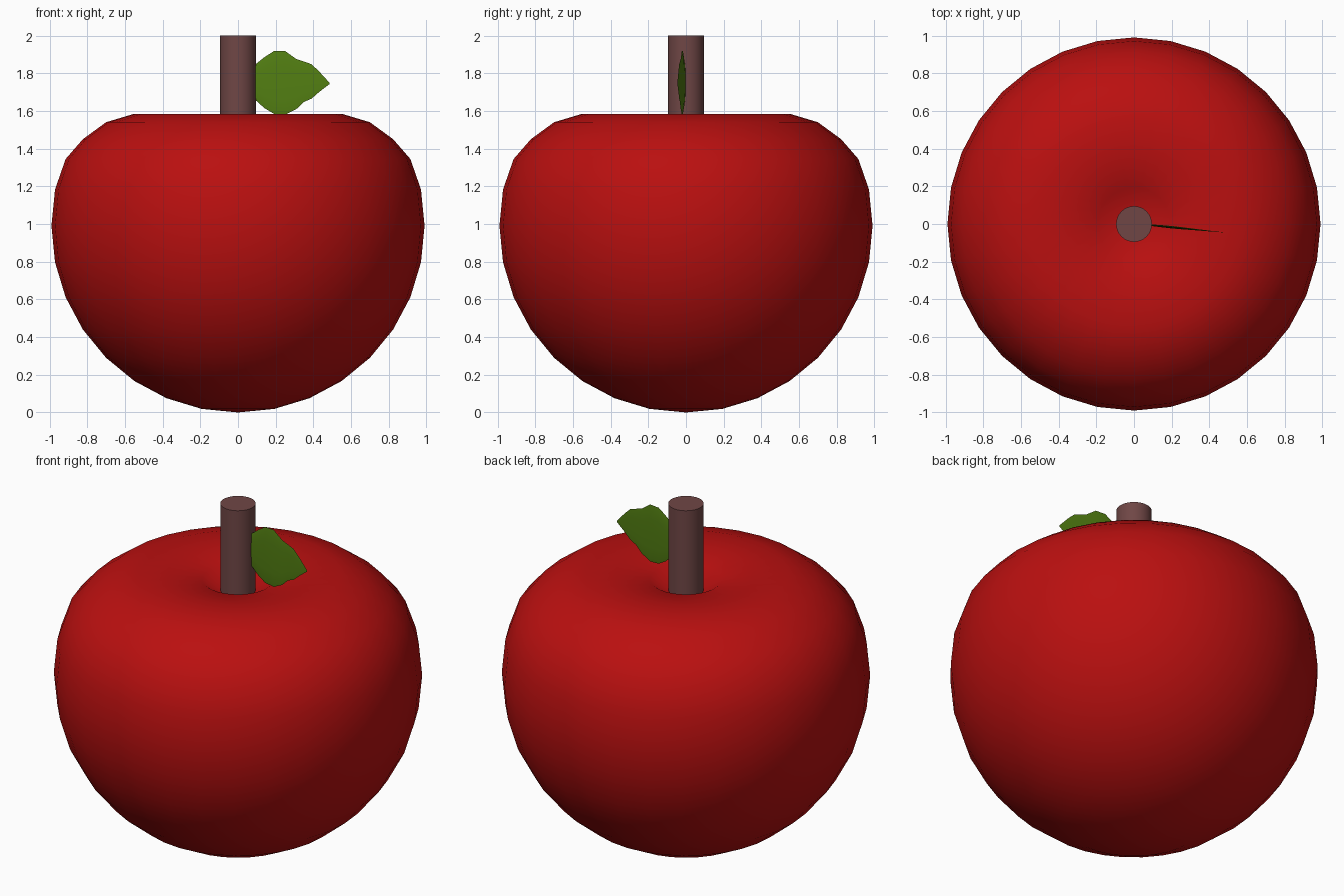
import bpy, bmesh, math

if "Cube" in bpy.data.objects:
    bpy.data.objects.remove(bpy.data.objects["Cube"])

def material(name, rgb):
    m = bpy.data.materials.new(name)
    m.diffuse_color = (*rgb, 1)
    m.use_nodes = True
    m.node_tree.nodes["Principled BSDF"].inputs["Base Color"].default_value = m.diffuse_color
    return m

def finish(bm, name, mat, angle=None):
    bmesh.ops.recalc_face_normals(bm, faces=bm.faces)
    me = bpy.data.meshes.new(name)
    bm.to_mesh(me)
    bm.free()
    ob = bpy.data.objects.new(name, me)
    bpy.context.collection.objects.link(ob)
    me.materials.append(mat)
    bpy.context.view_layer.objects.active = ob
    ob.select_set(True)
    if angle:
        bpy.ops.object.shade_smooth_by_angle(angle=math.radians(angle))
    else:
        bpy.ops.object.shade_smooth()
    ob.select_set(False)
    return ob

red = material("apple red", (0.49, 0.005, 0.005))
brown = material("stem brown", (0.16, 0.062, 0.06))
green = material("leaf green", (0.085, 0.21, 0.006))

# Apple body: sphere with the crown pushed down into a dimple
R = 0.99
bm = bmesh.new()
bmesh.ops.create_uvsphere(bm, u_segments=32, v_segments=16, radius=R)
crown = {10: 1.345, 11: 1.45, 12: 1.54, 13: 1.585, 14: 1.58, 15: 1.55, 16: 1.43}
for v in bm.verts:
    ring = round(math.acos(max(-1, min(1, -v.co.z / R))) / (math.pi / 16))
    v.co.z = crown.get(ring, v.co.z + R)
finish(bm, "apple_body", red)

# Stem
bm = bmesh.new()
bmesh.ops.create_cone(bm, cap_ends=True, segments=32, radius1=0.095, radius2=0.095, depth=0.66)
bmesh.ops.translate(bm, verts=bm.verts, vec=(0, 0, 1.67))
finish(bm, "stem", brown, 30)

# Leaf: thin lens-shaped blade, columns of (x, lower z, upper z)
columns = [(0.04, 1.70, 1.80), (0.09, 1.66, 1.845), (0.14, 1.615, 1.885), (0.19, 1.585, 1.917),
           (0.25, 1.58, 1.918), (0.31, 1.61, 1.875), (0.35, 1.648, 1.862),
           (0.39, 1.665, 1.848), (0.43, 1.70, 1.81), (0.485, 1.742, 1.75)]
N = 12
bm = bmesh.new()
loops = []
for x, lo, hi in columns:
    half = (hi - lo) / 2
    thick = 0.05 * half * (1 - 0.6 * x / 0.485)
    y = 0.003 - 0.1 * x
    loops.append([bm.verts.new((x, y + thick * math.sin(2 * math.pi * i / N),
                                (lo + hi) / 2 + half * math.cos(2 * math.pi * i / N)))
                  for i in range(N)])
for a, b in zip(loops, loops[1:]):
    for i in range(N):
        j = (i + 1) % N
        bm.faces.new((a[i], a[j], b[j], b[i]))
bm.faces.new(loops[0])
bm.faces.new(loops[-1])
finish(bm, "leaf", green, 60)
